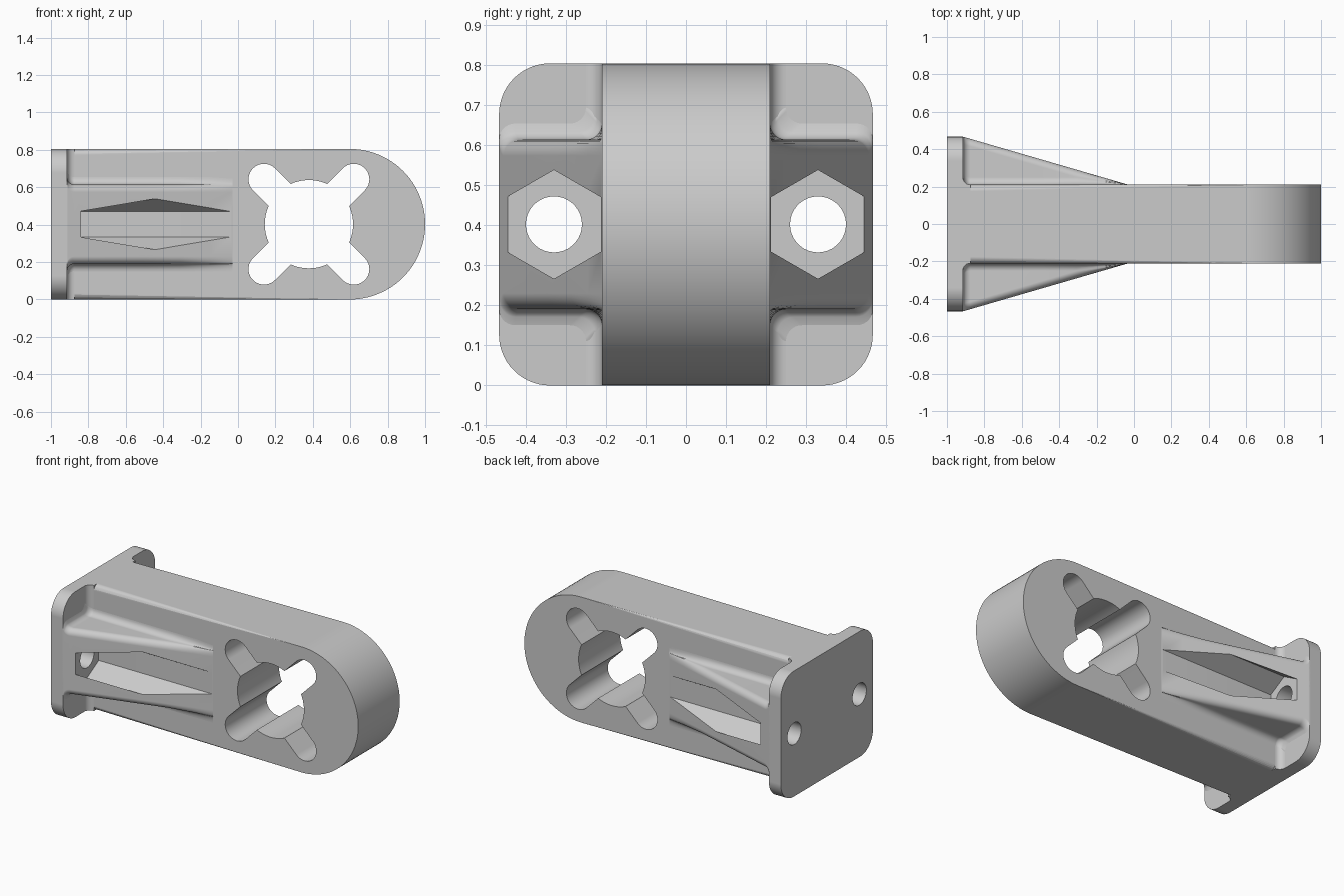
import bpy, bmesh, math

cube = bpy.data.objects.get("Cube")
if cube:
    bpy.data.objects.remove(cube)

HEIGHT = 0.805
MID = HEIGHT / 2
ARM = 0.21           # half thickness of the arm
PLATE = 0.467        # half width of the mounting plate
FACE = -0.915        # inner face of the mounting plate
TIP = -0.03          # where the gussets run out
R = 0.04             # fillet radius
RIB = 0.212          # half height of the gussets

metal = bpy.data.materials.new("plain_grey")
metal.use_nodes = True
metal.diffuse_color = (0.6, 0.6, 0.6, 1)
metal.node_tree.nodes["Principled BSDF"].inputs["Base Color"].default_value = (0.6, 0.6, 0.6, 1)


def arc(cx, cy, r, start, end, n):
    steps = [math.radians(start + (end - start) * i / n) for i in range(n + 1)]
    return [(cx + r * math.cos(a), cy + r * math.sin(a)) for a in steps]


def make_object(name, bm):
    bmesh.ops.recalc_face_normals(bm, faces=bm.faces)
    mesh = bpy.data.meshes.new(name)
    bm.to_mesh(mesh)
    bm.free()
    mesh.materials.append(metal)
    ob = bpy.data.objects.new(name, mesh)
    bpy.context.collection.objects.link(ob)
    return ob


def loft(sections):
    """Skin a list of equal closed loops and cap both ends."""
    bm = bmesh.new()
    rings = [[bm.verts.new(p) for p in s] for s in sections]
    n = len(rings[0])
    for a, b in zip(rings, rings[1:]):
        for i in range(n):
            j = (i + 1) % n
            bm.faces.new((a[i], a[j], b[j], b[i]))
    bm.faces.new(rings[0])
    bm.faces.new(rings[-1])
    return bm


def prism(points, axis, lo, hi):
    place = {"x": lambda u, v, w: (w, u, v),
             "y": lambda u, v, w: (u, w, v),
             "z": lambda u, v, w: (u, v, w)}[axis]
    return loft([[place(u, v, w) for u, v in points] for w in (lo, hi)])


def activate(ob):
    bpy.ops.object.select_all(action="DESELECT")
    ob.select_set(True)
    bpy.context.view_layer.objects.active = ob


def cut(ob, bm):
    cutter = make_object("cutter", bm)
    cutter.hide_render = True
    mod = ob.modifiers.new("cut", "BOOLEAN")
    mod.operation = "DIFFERENCE"
    mod.solver = "EXACT"
    mod.object = cutter
    activate(ob)
    bpy.ops.object.modifier_apply(modifier=mod.name)
    bpy.data.objects.remove(cutter)


def finish(ob):
    activate(ob)
    bpy.ops.object.shade_smooth_by_angle(angle=math.radians(30))
    mod = ob.modifiers.new("even_shading", "WEIGHTED_NORMAL")
    mod.keep_sharp = True


def bolt_hole(y):
    return prism(arc(y, MID, 0.07, 0, 350, 35), "x", -1.1, -0.8)


# Arm: stadium outline with rounded long edges
outline = [(FACE - 0.005, 0)] + arc(1 - MID, MID, MID, -90, 90, 48) + [(FACE - 0.005, HEIGHT)]
bm = prism(outline, "y", -ARM, ARM)
rim = [e for e in bm.edges
       if abs(e.verts[0].co.y - e.verts[1].co.y) < 1e-5
       and max(v.co.x for v in e.verts) > FACE]
bmesh.ops.bevel(bm, geom=rim, offset=R * 0.9, segments=6, profile=0.5, affect="EDGES")
arm = make_object("arm", bm)

# Cross-shaped opening: round bore plus two diagonal slots
CX, BORE, SLOT, REACH = 0.379, 0.236, 0.083, 0.24 * math.sqrt(2)
cut(arm, prism(arc(CX, MID, BORE, 0, 355, 71), "y", -0.5, 0.5))
for turn in (45, 135):
    dx = REACH * math.cos(math.radians(turn))
    dz = REACH * math.sin(math.radians(turn))
    slot = (arc(CX + dx, MID + dz, SLOT, turn - 90, turn + 90, 20)
            + arc(CX - dx, MID - dz, SLOT, turn + 90, turn + 270, 20))
    cut(arm, prism(slot, "y", -0.5, 0.5))
finish(arm)

# Mounting plate with round corners and two bolt holes
CORNER = 0.127
py, pz = PLATE - CORNER, HEIGHT - CORNER
corners = (arc(py, pz, CORNER, 0, 90, 14) + arc(-py, pz, CORNER, 90, 180, 14)
           + arc(-py, CORNER, CORNER, 180, 270, 14) + arc(py, CORNER, CORNER, 270, 360, 14))
plate = make_object("mounting_plate", prism(corners, "x", -1, FACE))
for side in (-1, 1):
    cut(plate, bolt_hole(side * 0.33))
finish(plate)


def gusset_section(x, side):
    """Rib cross-section: flared foot on the arm, rounded outer corners."""
    t = min(max(x - FACE, 0), R)
    flare = R - math.sqrt(R * R - (R - t) ** 2)
    outer = ARM + (PLATE - ARM) * (TIP - max(x, FACE)) / (TIP - FACE)
    foot = min(ARM + flare, outer)
    ry = min(R, (outer - foot) / 2)
    top = RIB + flare
    half = [(ARM - 0.02, top + R)]
    for u, v in arc(0, 0, 1, 270, 180, 7):           # concave foot
        half.append((foot + ry * (1 + v), top + R * (1 + u)))
    for u, v in arc(0, 0, 1, 0, 90, 7):              # convex shoulder
        half.append((outer - ry + ry * v, top - R + R * u))
    loop = half + [(y, -z) for y, z in reversed(half)]
    return [(x, side * y, MID + z) for y, z in loop]


for side, label in ((-1, "right"), (1, "left")):
    # Tapered gusset, with a hexagonal nut channel and a bolt hole
    fade = TIP - 2 * R * (TIP - FACE) / (PLATE - ARM)
    stations = ([FACE - 0.01] + [FACE + R * i / 7 for i in range(8)]
                + [-0.7, -0.5, fade, fade / 2, TIP])
    gusset = make_object(label + "_gusset", loft([gusset_section(x, side) for x in stations]))
    cut(gusset, prism(arc(side * 0.33, MID, 0.136, 30, 330, 5), "x", -0.84, 0.1))
    cut(gusset, bolt_hole(side * 0.33))
    finish(gusset)

    # Concave fillet where the arm meets the plate
    curve = arc(FACE + R, ARM + R, R, 180, 270, 8)
    curve = [(FACE - 0.005, ARM - 0.04), (FACE - 0.005, ARM + R)] + curve + [(FACE + R, ARM - 0.04)]
    strip = make_object(label + "_plate_fillet",
                        prism([(x, side * y) for x, y in curve], "z", 0, HEIGHT))
    finish(strip)
